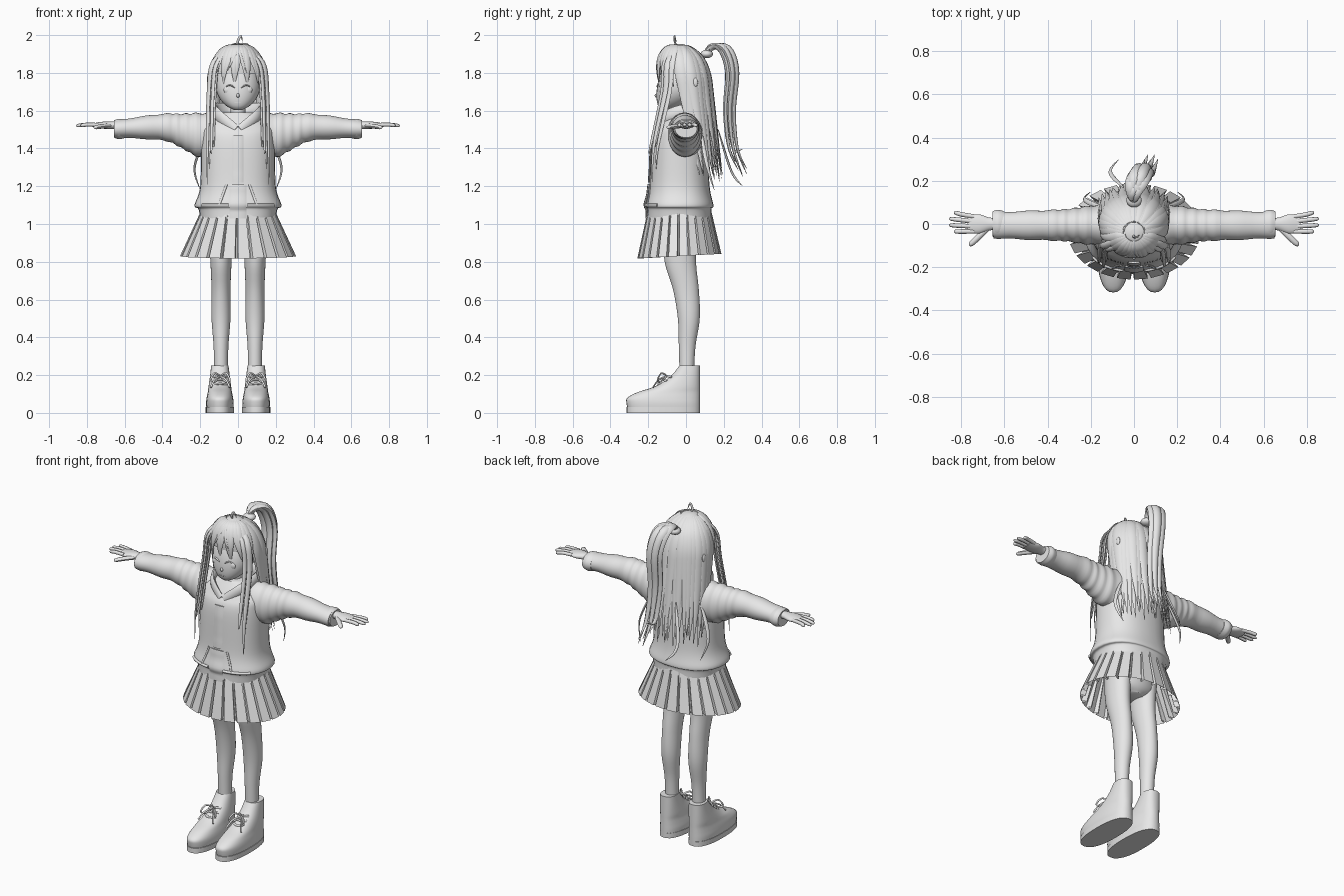
import bpy, bmesh, math, random
from mathutils import Matrix, Vector

random.seed(4)
if "Cube" in bpy.data.objects:
    bpy.data.objects.remove(bpy.data.objects["Cube"], do_unlink=True)

FRONT, UP = Vector((0, -1, 0)), Vector((0, 0, 1))
grey = bpy.data.materials.new("plain grey")
grey.use_nodes = True
tone = (0.8, 0.8, 0.8, 1)
grey.diffuse_color = tone
grey.node_tree.nodes["Principled BSDF"].inputs["Base Color"].default_value = tone


def finish(name, bm, mirror=False, crease=50):
    bmesh.ops.recalc_face_normals(bm, faces=bm.faces)
    mesh = bpy.data.meshes.new(name)
    bm.to_mesh(mesh)
    bm.free()
    mesh.materials.append(grey)
    obj = bpy.data.objects.new(name, mesh)
    bpy.context.collection.objects.link(obj)
    bpy.ops.object.select_all(action="DESELECT")
    obj.select_set(True)
    bpy.context.view_layer.objects.active = obj
    bpy.ops.object.shade_smooth_by_angle(angle=math.radians(crease))
    if mirror:
        obj.modifiers.new("mirror", "MIRROR").use_mirror_merge = False


def spline(rows, steps):
    """Catmull-Rom curve through rows of any length."""
    curve, last = [], len(rows) - 1
    for k in range(steps + 1):
        place = k / steps * last
        i = min(int(place), last - 1)
        t = place - i
        near = [rows[max(0, min(last, i + d))] for d in (-1, 0, 1, 2)]
        curve.append([b + t / 2 * (c - a + t * (2*a - 5*b + 4*c - d + t * (3*b - a - 3*c + d)))
                      for a, b, c, d in zip(*near)])
    return curve


def bridge(bm, lower, upper):
    for i in range(len(lower)):
        j = (i + 1) % len(lower)
        bm.faces.new((lower[i], lower[j], upper[j], upper[i]))


def skin(bm, outlines):
    rings = [[bm.verts.new(point) for point in outline] for outline in outlines]
    for lower, upper in zip(rings, rings[1:]):
        bridge(bm, lower, upper)
    bm.faces.new(rings[0])
    bm.faces.new(rings[-1])


def loft(bm, rows, x=0, y=0, sideways_at=None, power=2, steps=24, ripple=0):
    """Rows hold height, half width, half depth and an optional shift.
    With sideways_at the loft runs along x at that height."""
    outlines = []
    rows = [(*row, 0)[:4] for row in rows]
    for k, (along, wide, deep, shift) in enumerate(spline(rows, steps)):
        swell = 1 + ripple * math.sin(k * 1.3)
        outline = []
        for i in range(32):
            turn = math.tau * i / 32
            c, s = (math.copysign(abs(e) ** (2 / power), e) * swell
                    for e in (math.cos(turn), math.sin(turn)))
            if sideways_at:
                outline.append((along, y + wide * c, sideways_at + shift + deep * s))
            else:
                outline.append((x + wide * c, y + shift + deep * s, along))
        outlines.append(outline)
    skin(bm, outlines)


def ellipsoid(bm, centre, size):
    matrix = Matrix.Translation(centre) @ Matrix.Diagonal((*size, 1))
    bmesh.ops.create_uvsphere(bm, u_segments=20, v_segments=12, radius=1, matrix=matrix)


def pointed(u):
    return max(0.04, min(1, 0.35 + 2.5 * u) * (1 - u ** 3))


def blunt(u):
    return max(0.3, math.sqrt(1 - u ** 8))


def even(u):
    return 1


def strand(bm, points, width, thick, shape=pointed, facing=None, steps=18):
    """Flat sweep that faces away from the head, or along facing."""
    path = [Vector(p) for p in spline(points, steps)]
    outlines = []
    for k, p in enumerate(path):
        tangent = (path[min(k + 1, steps)] - path[max(k - 1, 0)]).normalized()
        out = facing or p - Vector((0, 0, min(p.z, 1.75)))
        out = (out - out.dot(tangent) * tangent).normalized()
        side, size = tangent.cross(out), shape(k / steps)
        outlines.append([p + size * (side * width * math.cos(a) + out * thick * math.sin(a))
                         for a in (math.tau * i / 8 for i in range(8))])
    skin(bm, outlines)


# Head: full at the cheeks, with the chin drawn forward
bm = bmesh.new()
rows = []
for k in range(21):
    t = min(max(k / 20, 0.01), 0.98)
    width = 0.12 * math.sin(math.pi * t ** 0.8) ** 0.7
    rows.append((1.6 + 0.34 * t, width, width, -0.02 - 0.09 * (1 - t) ** 4))
loft(bm, rows, power=2.15, steps=40)
loft(bm, [(1.48, .055, .05), (1.55, .04, .04), (1.66, .04, .04)], y=-.02)
ellipsoid(bm, (0, -.15, 1.68), (.009, .016, .012))
finish("head", bm)

bm = bmesh.new()
ellipsoid(bm, (.046, -.133, 1.71), (.03, .012, .023))
finish("eyes", bm, mirror=True)
bm = bmesh.new()
strand(bm, [(.015, -.15, 1.72), (.045, -.147, 1.735), (.08, -.12, 1.715)], .004, .006, facing=FRONT)
finish("eyelashes", bm, mirror=True)
bm = bmesh.new()
ellipsoid(bm, (0, -.148, 1.642), (.022, .006, .003))
finish("mouth", bm)


# Hair: a dome that runs on into a sheet leaning back
def hair_section(z):
    drop = 1.955 - z
    dome = math.sqrt(1 - max(0, 1 - drop / 0.2) ** 2)
    return z, dome * (.145 + .03 * drop), dome * (.14 - .05 * drop), -.04 + .18 * drop


def fall(angle, end, grow=1, twist=0):
    """Path from the crown down the hair surface to height end."""
    points = []
    for k in range(1, 11):
        drop = (1.95 - end) * (k / 10) ** 2
        z, wide, deep, shift = hair_section(1.95 - drop)
        turn = math.radians(angle + twist * drop)
        points.append((grow * wide * math.cos(turn), shift + grow * deep * math.sin(turn), z))
    return points


bm = bmesh.new()
loft(bm, [hair_section(1.954 - 0.16 * (k / 10) ** 2) for k in range(11)])
finish("hair_cap", bm)

bm = bmesh.new()
for layer, count in ((1, 19), (.9, 14)):
    for i in range(count):
        angle = 192 * i / (count - 1) - 6
        end = random.uniform(1.19, 1.28) + .05 * abs(math.cos(math.radians(angle)))
        path = fall(angle, end, grow=layer + random.uniform(0, .05), twist=random.uniform(-8, 8))
        strand(bm, path, width=.036, thick=.012, steps=24)
finish("back_hair", bm)

bm = bmesh.new()
for i in range(13):
    path = fall(136 * i / 12 - 158, end=1.75 - .012 * (i % 3), grow=1.09, twist=25 if i % 2 else -25)
    strand(bm, path, width=.026, thick=.01)
for twist in (-150, 110):
    strand(bm, fall(-90, end=1.8, grow=1.13, twist=twist), width=.012, thick=.008)
finish("fringe", bm)

# Side locks and loose wisps
bm = bmesh.new()
for i in range(4):
    dx, dy = -.011 * i, .03 * (i % 2) - .008 * i
    path = [(.06, -.06, 1.93), (.135, -.1, 1.85), (.155, -.11, 1.7),
            (.163, -.17, 1.42), (.163, -.18, 1.21 + .08 * i)]
    strand(bm, [(x + dx, y + dy, z) for x, y, z in path], width=.018 - .002 * i, thick=.008)
strand(bm, [(.15, .08, 1.5), (.21, .1, 1.37), (.23, .12, 1.28), (.2, .15, 1.18)], width=.012, thick=.006)
finish("side_locks", bm, mirror=True)

bm = bmesh.new()
strand(bm, [(-.05, .17, 1.5), (-.11, .24, 1.28), (-.07, .3, 1.2)], width=.01, thick=.006)
strand(bm, [(0, -.05, 1.94), (0, -.06, 1.97), (.015, -.06, 1.995), (.025, -.05, 1.96)],
       width=.007, thick=.006, facing=FRONT)
finish("loose_wisps", bm)

# Ponytail: one broad lock with thinner ones around it
bm = bmesh.new()
for i in range(7):
    turn = math.tau * i / 6
    spread = min(i, 1)
    dx, dy = spread * .03 * math.cos(turn), spread * .025 * math.sin(turn) - .01
    path = [(0, .09, 1.88), (dx / 2, .15 + dy / 2, 1.94), (.02 + dx, .22 + dy, 1.92),
            (.04 + dx, .255 + dy, 1.8), (.045 + dx, .24 + dy, 1.6), (.06 + dx, .26 + dy, 1.4),
            (.08 + dx, .31 + dy, 1.25 + spread * random.uniform(0, .15))]
    strand(bm, path, width=.04 - .012 * spread, thick=.018, steps=26)
finish("ponytail", bm)
bm = bmesh.new()
ellipsoid(bm, (0, .11, 1.9), (.036, .033, .022))
finish("ponytail_band", bm)
bm = bmesh.new()
ellipsoid(bm, (.155, .05, 1.75), (.008, .013, .024))
finish("hair_clips", bm, mirror=True)

# Hooded jacket, gathered into a band at the hem
torso = [(1.03, .2, .17), (1.08, .21, .17), (1.1, .23, .18), (1.2, .2, .16),
         (1.44, .195, .145), (1.52, .18, .11), (1.59, .08, .06)]
bm = bmesh.new()
loft(bm, torso, y=-.035, power=2.3, steps=42)
finish("jacket_body", bm)

bm = bmesh.new()
loft(bm, [(.05, .1, .12, -.04), (.2, .09, .117, -.033), (.3, .076, .09, -.01),
          (.4, .07, .07, .01), (.65, .06, .046, 0)],
     y=-.006, sideways_at=1.503, steps=36, ripple=.035)
loft(bm, [(.6, .058, .048), (.63, .066, .054), (.656, .058, .046)], sideways_at=1.503)
finish("sleeves", bm, mirror=True)

bm = bmesh.new()
strand(bm, [(.012, -.15, 1.5), (.1, -.1, 1.57), (.12, .02, 1.6), (.06, .09, 1.59), (-.01, .1, 1.58)],
       width=.05, thick=.022, shape=lambda u: 0.5 + 0.6 * u)
finish("hood", bm, mirror=True)


def front_strip(bm, start, end, width, thick):
    """Strip that follows the jacket front between two x, z points."""
    path = []
    for k in range(9):
        x, z = (a + (b - a) * k / 8 for a, b in zip(start, end))
        _, wide, deep = min(spline(torso, 60), key=lambda row: abs(row[0] - z))
        bulge = (1 - (x / wide) ** 2.3) ** (1 / 2.3)
        path.append((x, -.037 - deep * bulge, z))
    strand(bm, path, width, thick, shape=even, facing=FRONT)


bm = bmesh.new()
front_strip(bm, (0, 1.47), (0, 1.22), width=.03, thick=.006)
front_strip(bm, (0, 1.21), (0, 1.03), width=.045, thick=.008)
finish("front_panel", bm, crease=30)
bm = bmesh.new()
front_strip(bm, (.06, 1.21), (.1, 1.1), width=.006, thick=.005)
front_strip(bm, (.05, 1.1), (.19, 1.1), width=.008, thick=.008)
finish("pocket_edges", bm, mirror=True)

# Hands with four spread fingers and a thumb
bm = bmesh.new()
loft(bm, [(.63, .028, .022), (.67, .03, .02), (.72, .045, .018), (.77, .036, .01)], sideways_at=1.523)
for i in range(4):
    spread = i - 1.5
    reach, base, tip = .86 - .012 * spread ** 2, .023 * spread, .01 + .03 * spread
    strand(bm, [(.74, base, 1.525), (.8, (base + tip) / 2, 1.526), (reach, tip, 1.52)],
           width=.0105, thick=.0105, shape=blunt, facing=UP)
strand(bm, [(.675, -.015, 1.52), (.72, -.06, 1.517), (.762, -.1, 1.51)],
       width=.014, thick=.012, shape=blunt, facing=UP)
finish("hands", bm, mirror=True)

# Pleated skirt: flat panels with a narrow sunk fold between
bm = bmesh.new()
pleats, rings = 24, []
for z, wide, deep, fold, tilt in ((1.1, .18, .16, .01, 0), (.83, .29, .21, .06, .012)):
    ring = []
    for i in range(pleats):
        for part, sign in ((0, 1), (.8, 1), (.85, -1), (.95, -1)):
            turn, size = math.tau * (i + part) / pleats, 1 + sign * fold
            ring.append(bm.verts.new((size * wide * math.cos(turn), size * deep * math.sin(turn) - .035,
                                      z + tilt * math.sin(turn))))
    rings.append(ring)
bridge(bm, *rings)
finish("pleated_skirt", bm, crease=20)

# Hips and legs
bm = bmesh.new()
loft(bm, [(.85, .06, .07), (.9, .15, .1), (1.05, .15, .11)], y=-.03)
finish("hips", bm)
bm = bmesh.new()
loft(bm, [(.95, .065, .09, -.03), (.8, .056, .083, -.03), (.65, .05, .068, 0),
          (.5, .05, .058, .015), (.35, .039, .044, .006), (.2, .036, .038, .004)], x=.09)
finish("legs", bm, mirror=True)


# Shoes: every section shares the same heel line
def shoe_section(z, wide, length):
    return z, wide, length, .075 - length


bm = bmesh.new()
sections = ((.01, .07, .19), (.05, .073, .195), (.08, .07, .193), (.11, .064, .165),
            (.14, .06, .12), (.19, .053, .08), (.25, .046, .055))
loft(bm, [shoe_section(*section) for section in sections], x=.096, power=2.4)
finish("shoes", bm, mirror=True)
bm = bmesh.new()
loft(bm, [shoe_section(z, .075, .195) for z in (0, .015, .03)], x=.096, power=2.4, steps=4)
finish("soles", bm, mirror=True)

bm = bmesh.new()
knot = Vector((.094, -.1, .195))
for side in (-1, 1):
    loop = [Vector((side * x, y, z)) for x, y, z in ((.03, -.03, .015), (.05, -.05, -.02), (.03, -.035, -.03))]
    strand(bm, [knot, *(knot + offset for offset in loop), knot], .005, .004, shape=even, facing=FRONT)
    strand(bm, [knot, knot + Vector((side * .03, -.045, -.02)), knot + Vector((side * .05, -.075, -.06))],
           .005, .004, shape=even, facing=FRONT)
for i in range(3):
    middle = knot + i * Vector((0, -.025, -.02))
    ends = [middle + Vector((side * .034, .025, -.006)) for side in (-1, 1)]
    strand(bm, [ends[0], middle, ends[1]], .006, .005, shape=even, facing=FRONT + UP)
finish("laces", bm, mirror=True)
